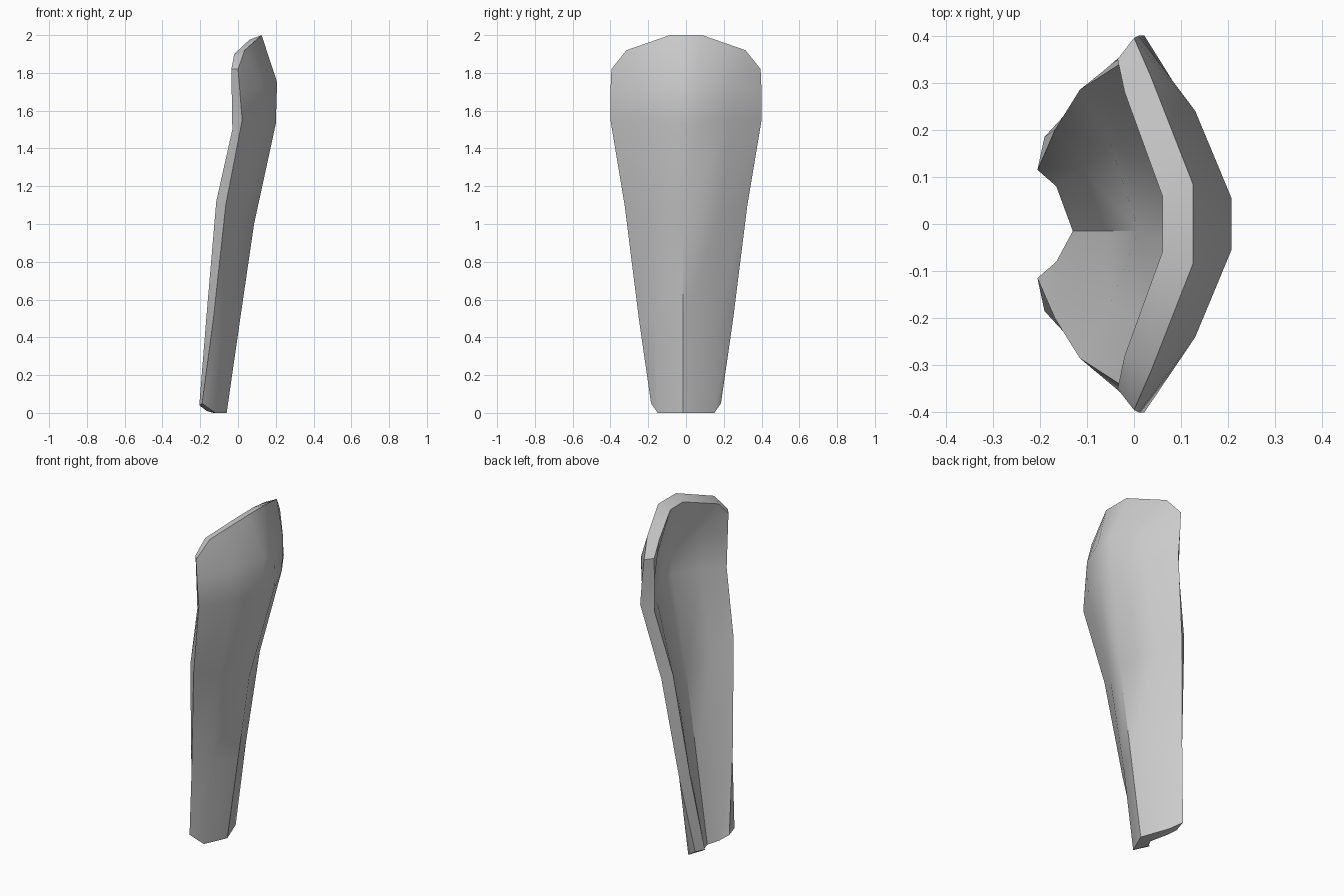
import bpy
import bmesh
import math

cube = bpy.data.objects.get("Cube")
if cube:
    bpy.data.objects.remove(cube, do_unlink=True)


def make_material(name, colour):
    material = bpy.data.materials.new(name)
    material.use_nodes = True
    material.diffuse_color = colour
    material.node_tree.nodes["Principled BSDF"].inputs["Base Color"].default_value = colour
    return material


# Half cross-sections from the bottom to the top rim, each running from
# outer ridge, outer flank, outer edge to inner edge, inner flank, inner ridge
SECTIONS = [
    [(-.06, 0, 0), (-.12, .15, 0), (-.19, .185, .05),
     (-.205, .115, .04), (-.165, .08, .01), (-.13, 0, 0)],
    [(.012, 0, .5), (-.06, .16, .5), (-.13, .25, .5),
     (-.168, .2, .5), (-.11, .12, .5), (-.06, 0, .5)],
    [(.085, 0, 1), (.01, .19, 1.05), (-.065, .325, 1.1),
     (-.115, .285, 1.12), (-.05, .17, 1.05), (.01, 0, 1)],
    [(.2, .055, 1.53), (.125, .235, 1.55), (.022, .4, 1.55),
     (-.03, .34, 1.5), (.05, .21, 1.52), (.13, .05, 1.53)],
    [(.207, .055, 1.75), (.13, .24, 1.74), (.01, .4, 1.7),
     (-.033, .345, 1.68), (.05, .21, 1.74), (.13, .05, 1.74)],
    [(.125, .085, 2), (.035, .315, 1.92), (0, .395, 1.82),
     (-.035, .35, 1.82), (-.02, .28, 1.9), (.06, .06, 1.975)],
]
RIDGE_SHIFT = -.015  # the lower ridge sits slightly off centre


def full_ring(bm, half):
    """Mirror a half section across y into a closed ring of vertices."""
    left = [(x, y if y else RIDGE_SHIFT, z) for x, y, z in half]
    right = [(x, -y if y else RIDGE_SHIFT, z) for x, y, z in reversed(half)]
    return [bm.verts.new(point) for point in left + right]


def build_shell(name, sections, material):
    bm = bmesh.new()
    rings = [full_ring(bm, half) for half in sections]
    count = len(rings[0])

    # Outer wall, side rims and hollow inner wall
    for low, high in zip(rings, rings[1:]):
        for i in range(count):
            j = (i + 1) % count
            bm.faces.new((low[i], low[j], high[j], high[i]))

    # Bottom and top rims join the outer wall to the inner wall
    half = count // 2
    for ring in (rings[0], rings[-1]):
        for i in range(half // 2 - 1):
            for base in (0, half):
                a, b = base + i, base + half - 1 - i
                bm.faces.new((ring[a], ring[a + 1], ring[b - 1], ring[b]))
        bm.faces.new((ring[0], ring[half - 1], ring[half], ring[-1]))

    # The twin ridge lines meet in one crease on the lower half
    bmesh.ops.remove_doubles(bm, verts=bm.verts[:], dist=.0001)
    bmesh.ops.recalc_face_normals(bm, faces=bm.faces[:])

    mesh = bpy.data.meshes.new(name)
    bm.to_mesh(mesh)
    bm.free()
    mesh.materials.append(material)
    obj = bpy.data.objects.new(name, mesh)
    bpy.context.collection.objects.link(obj)
    return obj


# Curved guard plate with a flared top
grey = make_material("plain_grey", (.6, .6, .6, 1))
guard = build_shell("shin_guard", SECTIONS, grey)

bpy.ops.object.select_all(action="DESELECT")
guard.select_set(True)
bpy.context.view_layer.objects.active = guard
bpy.ops.object.shade_smooth_by_angle(angle=math.radians(32))
